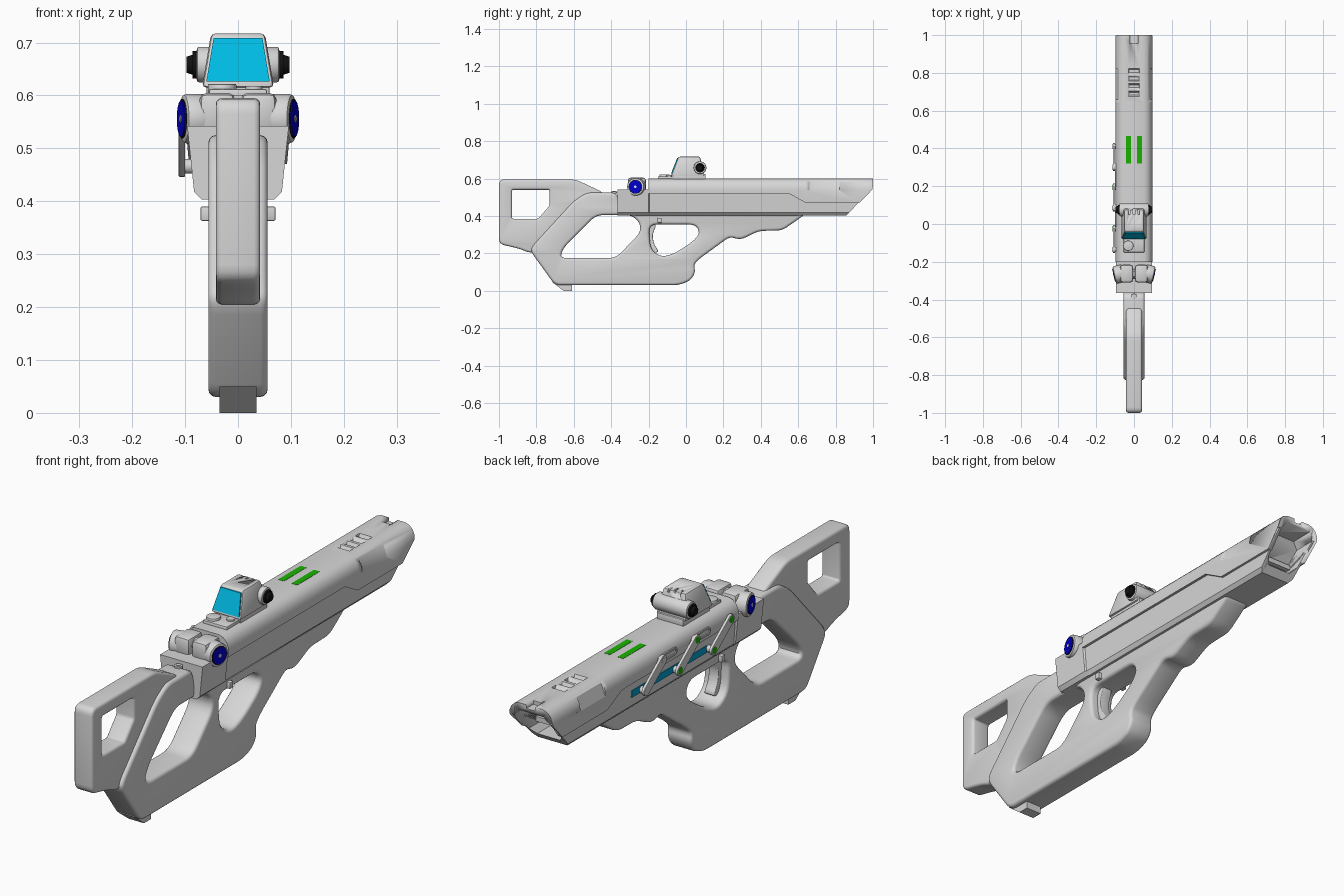
import bpy, bmesh, math
from mathutils import Matrix, Vector

old = bpy.data.objects.get("Cube")
if old:
    bpy.data.objects.remove(old, do_unlink=True)


def material(name, rgb):
    m = bpy.data.materials.new(name)
    m.use_nodes = True
    m.diffuse_color = (*rgb, 1)
    m.node_tree.nodes["Principled BSDF"].inputs["Base Color"].default_value = (*rgb, 1)
    return m


GREY = material("light grey", (0.68, 0.68, 0.68))
BLACK = material("black", (0.006, 0.006, 0.006))
CYAN = material("cyan glass", (0.0, 0.5, 0.78))
TEAL = material("blue glow", (0.0, 0.34, 0.6))
BLUE = material("deep blue", (0.0, 0.0, 0.6))
GREEN = material("green", (0.01, 0.45, 0.0))
WHITE = material("white", (0.85, 0.85, 0.9))


def activate(ob):
    bpy.ops.object.select_all(action='DESELECT')
    ob.select_set(True)
    bpy.context.view_layer.objects.active = ob


def from_bmesh(name, bm, mat, bevel=0):
    bmesh.ops.recalc_face_normals(bm, faces=bm.faces)
    if bevel:
        bmesh.ops.bevel(bm, geom=bm.edges[:], offset=bevel, segments=2,
                        profile=0.5, affect='EDGES')
    mesh = bpy.data.meshes.new(name)
    bm.to_mesh(mesh)
    bm.free()
    ob = bpy.data.objects.new(name, mesh)
    bpy.context.collection.objects.link(ob)
    mesh.materials.append(mat)
    activate(ob)
    bpy.ops.object.shade_smooth_by_angle(angle=0.6)
    return ob


def rounded(points, r, steps=4):
    """Round every corner of a closed outline."""
    out = []
    pts = [Vector(p) for p in points]
    for i, p in enumerate(pts):
        a, b = pts[i - 1] - p, pts[(i + 1) % len(pts)] - p
        a = p + a.normalized() * min(r, a.length * 0.45)
        b = p + b.normalized() * min(r, b.length * 0.45)
        for k in range(steps + 1):
            t = k / steps
            out.append(a * (1 - t) ** 2 + p * 2 * t * (1 - t) + b * t * t)
    return out


def plate(name, loops, half, bevel, mat=GREY, x=0):
    """Side outline with holes, thickened across x, with rounded rims."""
    cu = bpy.data.curves.new(name, 'CURVE')
    cu.dimensions, cu.fill_mode = '2D', 'BOTH'
    cu.extrude, cu.bevel_depth, cu.offset = half - bevel, bevel, -bevel
    cu.bevel_resolution = 2
    for loop in loops:
        sp = cu.splines.new('POLY')
        sp.points.add(len(loop) - 1)
        for q, p in zip(sp.points, loop):
            q.co = (p[0], p[1], 0, 1)
        sp.use_cyclic_u = True
    tmp = bpy.data.objects.new(name + "_outline", cu)
    bpy.context.collection.objects.link(tmp)
    dg = bpy.context.evaluated_depsgraph_get()
    mesh = bpy.data.meshes.new_from_object(tmp.evaluated_get(dg))
    bpy.data.objects.remove(tmp, do_unlink=True)
    bm = bmesh.new()
    bm.from_mesh(mesh)
    bmesh.ops.remove_doubles(bm, verts=bm.verts, dist=0.0002)
    bm.transform(Matrix(((0, 0, 1, x), (1, 0, 0, 0), (0, 1, 0, 0), (0, 0, 0, 1))))
    return from_bmesh(name, bm, mat)


def skin(name, rings, mat, bevel=0):
    """Closed solid through a row of matching point rings."""
    bm = bmesh.new()
    rings = [[bm.verts.new(p) for p in ring] for ring in rings]
    bm.faces.new(rings[0])
    bm.faces.new(rings[-1])
    for a, b in zip(rings, rings[1:]):
        for i in range(len(a)):
            j = (i + 1) % len(a)
            bm.faces.new((a[i], a[j], b[j], b[i]))
    return from_bmesh(name, bm, mat, bevel)


def frustum(name, z0, low, z1, top, mat=GREY, bevel=0):
    """Tapered block; low and top are (x0, x1, y0, y1)."""
    corners = ((0, 2), (1, 2), (1, 3), (0, 3))
    return skin(name, [[(r[i], r[j], z) for i, j in corners]
                       for z, r in ((z0, low), (z1, top))], mat, bevel)


def block(name, x, y, z, mat=GREY, bevel=0):
    return frustum(name, z[0], (*x, *y), z[1], (*x, *y), mat, bevel)


def loft(name, sections):
    """Mirrored half profiles; each section is (y rule, half profile)."""
    return skin(name, [[(x, rule(z), z) for x, z in half] +
                       [(-x, rule(z), z) for x, z in reversed(half)]
                       for rule, half in sections], GREY)


def drum(name, centre, axis, r, length, mat=GREY, sides=32, bevel=0, r2=None):
    bm = bmesh.new()
    bmesh.ops.create_cone(bm, cap_ends=True, segments=sides, radius1=r,
                          radius2=r if r2 is None else r2, depth=length)
    rims = [e for e in bm.edges if abs(e.verts[0].co.z - e.verts[1].co.z) < 1e-5]
    if bevel:
        bmesh.ops.bevel(bm, geom=rims, offset=bevel, segments=2, profile=0.5, affect='EDGES')
    rot = Vector((0, 0, 1)).rotation_difference(Vector(axis)).to_matrix().to_4x4()
    bm.transform(Matrix.Translation(centre) @ rot)
    return from_bmesh(name, bm, mat)


def cut(ob, cutters):
    for c in cutters:
        activate(ob)
        mod = ob.modifiers.new("cut", 'BOOLEAN')
        mod.operation, mod.solver, mod.object = 'DIFFERENCE', 'EXACT', c
        bpy.ops.object.modifier_apply(modifier=mod.name)


def discard(cutters):
    for c in cutters:
        bpy.data.objects.remove(c, do_unlink=True)


def at(y):
    return lambda z: y


def slant(shift):
    return lambda z: 1 + shift - max(0, 0.545 - z) * 0.96


# Rear stock with its window
stock = [(-1, .595), (-.59, .595), (-.44, .525), (-.44, .49), (-.54, .45),
         (-.76, .22), (-.83, .2), (-.89, .225), (-1, .25)]
window = [(-.93, .54), (-.73, .54), (-.73, .455), (-.79, .385), (-.93, .385)]
plate("rear_stock", [rounded(stock, .03), rounded(window, .008)], .042, .012)

# Grip frame with hand hole and trigger hole
frame = [(-.83, .21), (-.7, .03), (-.04, .03), (.025, .055), (.05, .1), (.042, .14),
         (.07, .17), (.235, .29), (.29, .272), (.39, .32), (.515, .323), (.64, .41),
         (.6, .45), (-.35, .45), (-.37, .525), (-.53, .525), (-.6, .48), (-.82, .24)]
hand_hole = [(-.675, .175), (-.375, .175), (-.245, .31), (-.245, .36), (-.29, .405),
             (-.48, .405), (-.655, .23)]
trigger_hole = [(-.2, .355), (.05, .355), (.075, .31), (.04, .265), (-.06, .2),
                (-.13, .18), (-.19, .22)]
plate("grip_frame", [rounded(frame, .03), rounded(hand_hole, .04),
                     rounded(trigger_hole, .045)], .056, .014)
trigger = [(-.21, .36), (-.155, .36), (-.18, .3), (-.172, .25), (-.14, .205), (-.21, .2)]
plate("trigger", [rounded(trigger, .025)], .022, .003)
frustum("frame_foot", 0, (-.035, .035, -.655, -.61), .05, (-.035, .035, -.72, -.61))
block("safety_pin", (-.071, .071), (-.152, -.13), (.363, .39), bevel=.003)
drum("stock_screw", (0, -.385, .525), (0, 0, 1), .016, .012)
drum("stock_screw_core", (0, -.385, .53), (0, 0, 1), .008, .006, sides=6)

# Lower receiver, stepping in beneath the shell
wide = [(.068, .403), (.083, .418), (.096, .542)]
slim = [(.066, .403), (.079, .418), (.088, .542)]
receiver = loft("lower_receiver", [(at(-.365), wide), (at(-.2), wide), (at(-.195), slim),
                                   (slant(-.006), slim)])


def shell(zb):
    return [(.089 + (zb - .43) * .09, zb), (.098, .54), (.096, .56), (.088, .579),
            (.074, .593), (.055, .6)]


# Upper shell with bore, sight notch, vents and flattened shoulders
barrel = loft("upper_shell", [(at(-.2), shell(.52)), (at(.55), shell(.52)),
                              (at(.64), shell(.47)), (slant(0), shell(.47))])
inner = [(.052, .43), (.073, .455), (.08, .54), (.06, .57)]
cutters = [loft("bore_cutter", [(slant(-.1), inner), (slant(.06), inner)]),
           block("notch_cutter", (-.02, .02), (.955, 1.05), (.585, .65))]
cutters += [frustum("vent_cutter", .588, (-.026, .026, y - .007, y + .007),
                    .602, (-.03, .03, y - .015, y + .015))
            for y in (.69, .73, .77, .81)]
for s in (-1, 1):
    low, top = (sorted((s * x, s * .13)) for x in (.0995, .075))
    cutters.append(frustum("shoulder_cutter", .53, (*low, .66, .82), .6, (*top, .66, .82)))
cut(barrel, cutters)
cut(receiver, cutters[:1])
discard(cutters)
block("muzzle_crossbar", (-.078, .078), (.84, .86), (.465, .485))
for x in (-.03, .03):
    block("green_light", (x - .013, x + .013), (.32, .465), (.595, .601), GREEN)

# Rear hinge with angled dials
for s in (-1, 1):
    axis = Vector((s, -.22, 0)).normalized()
    hub = Vector((s * .08, -.265, .556))
    block("hinge_lump", sorted((s * .005, s * .073)), (-.31, -.215), (.53, .605), bevel=.014)
    drum("dial_housing", hub, axis, .047, .05, bevel=.008)
    drum("dial_ring", hub + axis * .0255, axis, .037, .003, BLACK)
    drum("dial_face", hub + axis * .0275, axis, .034, .003, BLUE)
    drum("dial_centre", hub + axis * .0295, axis, .007, .002, WHITE, 12)
drum("hinge_pin", (0, -.265, .572), (1, 0, 0), .026, .1, sides=6)

# Sight: base, hood, screen, cross tube and knobs
block("sight_base", (-.06, .06), (-.07, .105), (.59, .625), bevel=.004)
block("sight_tail", (-.055, .055), (-.15, -.06), (.59, .612), bevel=.004)
drum("sight_button", (-.03, -.115, .612), (0, 0, 1), .027, .02, bevel=.003)
drum("sight_small_button", (.03, -.09, .61), (0, 0, 1), .016, .016)
hood = frustum("sight_hood", .615, (-.068, .068, -.08, .1), .717,
               (-.051, .051, -.04, .075), bevel=.008)
slots = [block("hood_slot_cutter", (x - .004, x + .004), (.05, .12), (.705, .73))
         for x in (-.025, 0, .025)]
cut(hood, slots)
discard(slots)
frustum("sight_screen", .626, (-.06, .06, -.08, -.06), .709, (-.046, .046, -.048, -.03), CYAN)
drum("sight_tube", (0, .075, .658), (1, 0, 0), .034, .156, bevel=.006)
for s in (-1, 1):
    drum("knob_flange", (s * .081, .075, .658), (s, 0, 0), .026, .01, BLACK, 12)
    drum("knob_tip", (s * .09, .075, .658), (s, 0, 0), .021, .014, BLACK, 10, r2=.016)


def capsule(a, b, r, steps=8):
    d = math.atan2(b[1] - a[1], b[0] - a[0])
    turn = [math.pi * k / steps - math.pi / 2 for k in range(steps + 1)]
    return ([(b[0] + r * math.cos(d + t), b[1] + r * math.sin(d + t)) for t in turn] +
            [(a[0] - r * math.cos(d + t), a[1] - r * math.sin(d + t)) for t in turn])


# Linkage on the right flank: glowing strip, tracks, three levers, pivots
block("side_light_strip", (-.0865, -.08), (-.01, .47), (.455, .483), TEAL)
for y in (.0, .215):
    track = [capsule((y, .55), (y + .09, .55), r) for r in (.016, .009)]
    plate("lever_track", track, .003, .001, x=-.0985)
for y, pivot in ((.355, GREY), (.14, GREEN), (-.08, GREEN)):
    ends = ((y - .055, .55), (y + .055, .466))
    plate("lever", [capsule(*ends, .02)], .006, .002, x=-.106)
    for py, pz in ends:
        drum("lever_post", (-.094, py, pz), (1, 0, 0), .014, .03, sides=20)
        drum("lever_pivot", (-.1115, py, pz), (1, 0, 0), .014, .002, pivot, 20)
